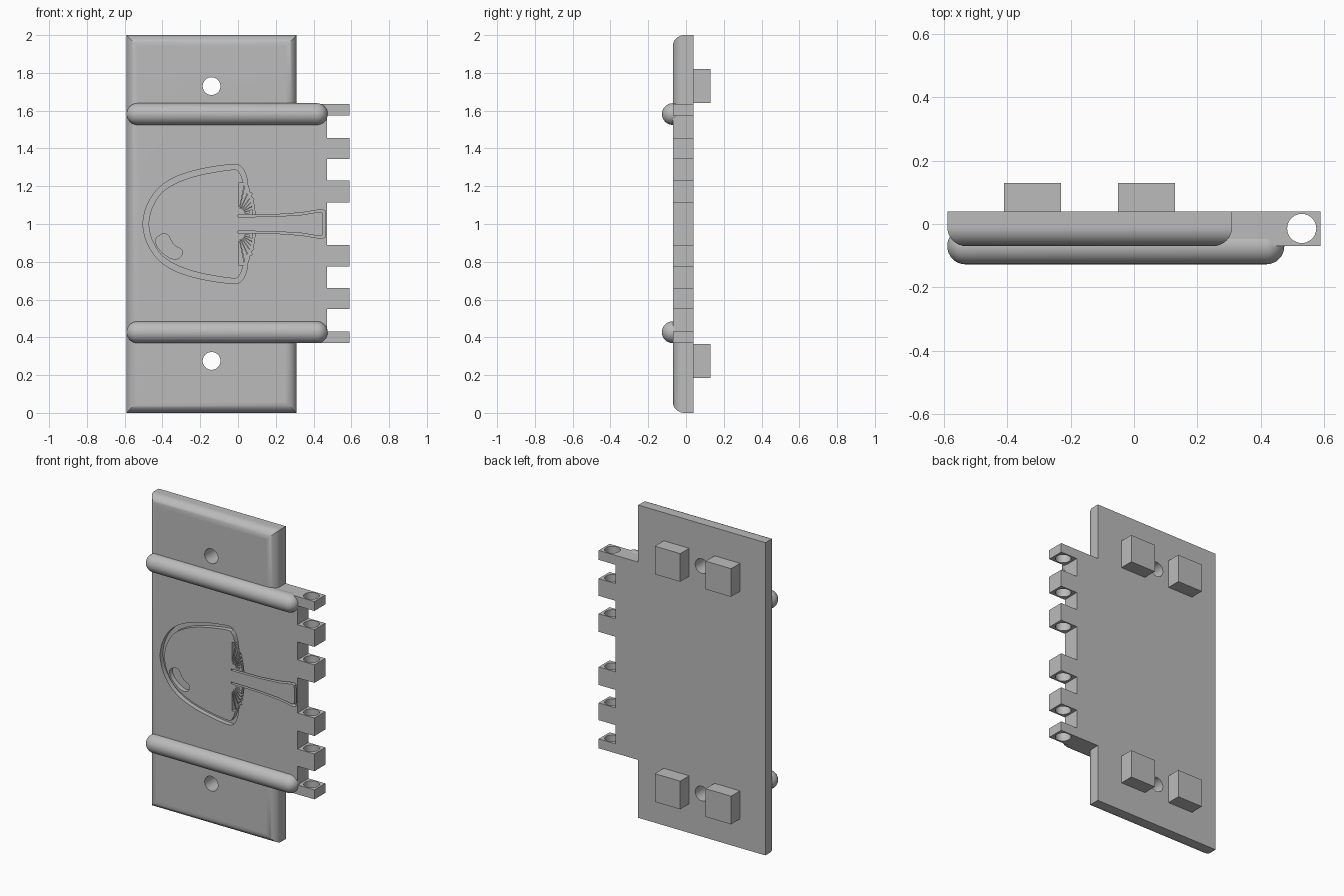
import bpy, bmesh, math
from mathutils import Vector, Matrix

if "Cube" in bpy.data.objects:
    bpy.data.objects.remove(bpy.data.objects["Cube"])

grey = bpy.data.materials.new("plain grey")
grey.use_nodes = True
grey.diffuse_color = (0.5, 0.5, 0.5, 1)
grey.node_tree.nodes["Principled BSDF"].inputs["Base Color"].default_value = (0.5, 0.5, 0.5, 1)

FRONT, BACK = -0.07, 0.04
FLOOR = FRONT + 0.03     # bottom of the engraving


def finish(bm, name):
    bmesh.ops.recalc_face_normals(bm, faces=bm.faces)
    mesh = bpy.data.meshes.new(name)
    bm.to_mesh(mesh)
    bm.free()
    mesh.materials.append(grey)
    ob = bpy.data.objects.new(name, mesh)
    bpy.context.collection.objects.link(ob)
    return ob


def box_mesh(x0, x1, y0, y1, z0, z1):
    bm = bmesh.new()
    bmesh.ops.create_cube(bm, size=1)
    for v in bm.verts:
        v.co = Vector((x1 if v.co.x > 0 else x0, y1 if v.co.y > 0 else y0, z1 if v.co.z > 0 else z0))
    return bm


def prism(name, points, y0, y1):
    """Extrude an x-z outline along y."""
    bm = bmesh.new()
    face = bm.faces.new([bm.verts.new((x, y0, z)) for x, z in points])
    new = bmesh.ops.extrude_face_region(bm, geom=[face])["geom"]
    bmesh.ops.translate(bm, vec=(0, y1 - y0, 0), verts=[g for g in new if isinstance(g, bmesh.types.BMVert)])
    return finish(bm, name)


def cylinder(name, radius, length, centre, along_y):
    bm = bmesh.new()
    turn = Matrix.Rotation(math.pi / 2, 4, "X") if along_y else Matrix()
    bmesh.ops.create_cone(bm, cap_ends=True, segments=40, radius1=radius, radius2=radius,
                          depth=length, matrix=Matrix.Translation(centre) @ turn)
    return finish(bm, name)


def combine(target, other, operation):
    mod = target.modifiers.new(operation, "BOOLEAN")
    mod.operation, mod.object, mod.solver = operation, other, "EXACT"
    bpy.context.view_layer.objects.active = target
    bpy.ops.object.modifier_apply(modifier=mod.name)
    bpy.data.objects.remove(other)


def smooth_line(pts, steps=4):
    """Catmull-Rom curve through the points."""
    p = [Vector(q) for q in pts]
    p = [p[0] * 2 - p[1]] + p + [p[-1] * 2 - p[-2]]
    out = []
    for a, b, c, d in zip(p, p[1:], p[2:], p[3:]):
        for i in range(steps):
            t = i / steps
            out.append(0.5 * (2 * b + (c - a) * t + (2 * a - 5 * b + 4 * c - d) * t * t
                              + (3 * b - a - 3 * c + d) * t ** 3))
    return out + [p[-2]]


def mirrored(half):
    """Whole line from its upper half, mirrored about z = 1."""
    return [Vector((q[0], 2 - q[1])) for q in half[:0:-1]] + list(half)


def engrave(points):
    combine(plate, prism("engraving_cutter", points, -0.2, FLOOR), "DIFFERENCE")


# Plate with rounded front edges
bm = box_mesh(-0.59, 0.31, FRONT, BACK, 0, 2)
edges = [e for e in bm.edges if all(v.co.y < 0 for v in e.verts)]
bmesh.ops.bevel(bm, geom=edges, offset=0.06, segments=8, profile=0.5, affect="EDGES")
plate = finish(bm, "hinge_plate")

# Wide middle with hinge knuckles along its left side
knuckles = [(0.37, 0.43), (0.55, 0.66), (0.775, 0.89)]
knuckles += [(2.005 - b, 2.005 - a) for a, b in reversed(knuckles)]
outline = [(-0.3, 0.37)]
for low, high in knuckles:
    outline += [(0.47, low), (0.59, low), (0.59, high), (0.47, high)]
outline = [p for p in outline if p not in ((0.47, 0.37), (0.47, knuckles[-1][1]))]
outline.append((-0.3, knuckles[-1][1]))
combine(plate, prism("middle_section", outline, FRONT, BACK), "UNION")

# Pin hole and screw holes
combine(plate, cylinder("pin_cutter", 0.046, 3, (0.53, -0.014, 1), False), "DIFFERENCE")
for z in (0.275, 1.73):
    combine(plate, cylinder("screw_cutter", 0.047, 1, (-0.14, 0, z), True), "DIFFERENCE")

# Engraved mushroom: cap outline
outer = smooth_line([(-0.505, 1), (-0.485, 1.09), (-0.43, 1.18), (-0.34, 1.245), (-0.2, 1.29), (-0.03, 1.315),
                     (0.02, 1.30), (0.045, 1.25), (0.055, 1.19), (0.08, 1.12), (0.092, 1.05)])
inner = smooth_line([(-0.475, 1), (-0.457, 1.08), (-0.405, 1.165), (-0.32, 1.22), (-0.2, 1.26), (-0.03, 1.288),
                     (0.005, 1.275), (0.022, 1.24), (0.04, 1.18), (0.067, 1.12), (0.08, 1.05)])
engrave(mirrored(outer) + mirrored(inner)[::-1])

# Engraved stem outline
outer = [(0, 1.047), (0.2, 1.05), (0.34, 1.06), (0.44, 1.077), (0.46, 1.07), (0.464, 1)]
inner = [(0, 1.037), (0.2, 1.04), (0.34, 1.049), (0.43, 1.064), (0.446, 1.06), (0.45, 1)]
engrave(mirrored(outer[::-1]) + mirrored(inner[::-1])[::-1])

# Engraved gills fanning out from the stem
for side in (1, -1):
    for i in range(7):
        spread = math.radians(12 + 12 * i)
        wedge = []
        for angle, reach in ((spread, 0.03), (spread + 0.08, 0.06 + 0.018 * i), (spread - 0.08, 0.06 + 0.018 * i)):
            wedge.append((0.002 + reach * math.cos(angle), 1 + side * (0.052 + reach * math.sin(angle))))
        engrave(wedge)

# Engraved highlight on the cap
spot = [(-0.40, 0.95), (-0.435, 0.92), (-0.42, 0.87), (-0.36, 0.82), (-0.31, 0.82),
        (-0.295, 0.86), (-0.34, 0.89), (-0.37, 0.94)]
engrave(smooth_line(spot + spot[:1])[:-1])

# Rounded rods across the front
RADIUS = 0.0575
for name, z in (("lower_rod", 0.427), ("upper_rod", 1.582)):
    bm = bmesh.new()
    line = []
    for i in range(17):
        a = math.pi * i / 16
        for end in ((-0.59 + RADIUS, 0.475 - RADIUS) if i == 8 else (-0.59 + RADIUS,) if i < 8 else (0.475 - RADIUS,)):
            line.append(bm.verts.new((end - RADIUS * math.cos(a), FRONT, z + RADIUS * math.sin(a))))
    rim = [bm.edges.new(pair) for pair in zip(line, line[1:])]
    bmesh.ops.spin(bm, geom=line + rim, cent=(0, FRONT, z), axis=(1, 0, 0), angle=math.tau, steps=32)
    bmesh.ops.remove_doubles(bm, verts=bm.verts, dist=0.0005)
    finish(bm, name)

# Square pegs on the back
for level, z in (("lower", 0.185), ("upper", 1.64)):
    for side, x in (("right", -0.41), ("left", -0.05)):
        finish(box_mesh(x, x + 0.18, BACK - 0.005, 0.13, z, z + 0.18), f"{level}_{side}_peg")

# Smooth shading with sharp edges kept
for name in ("hinge_plate", "lower_rod", "upper_rod"):
    ob = bpy.data.objects[name]
    bpy.ops.object.select_all(action="DESELECT")
    ob.select_set(True)
    bpy.context.view_layer.objects.active = ob
    bpy.ops.object.shade_smooth_by_angle(angle=math.radians(30))
plate.modifiers.new("even_normals", "WEIGHTED_NORMAL").keep_sharp = True
